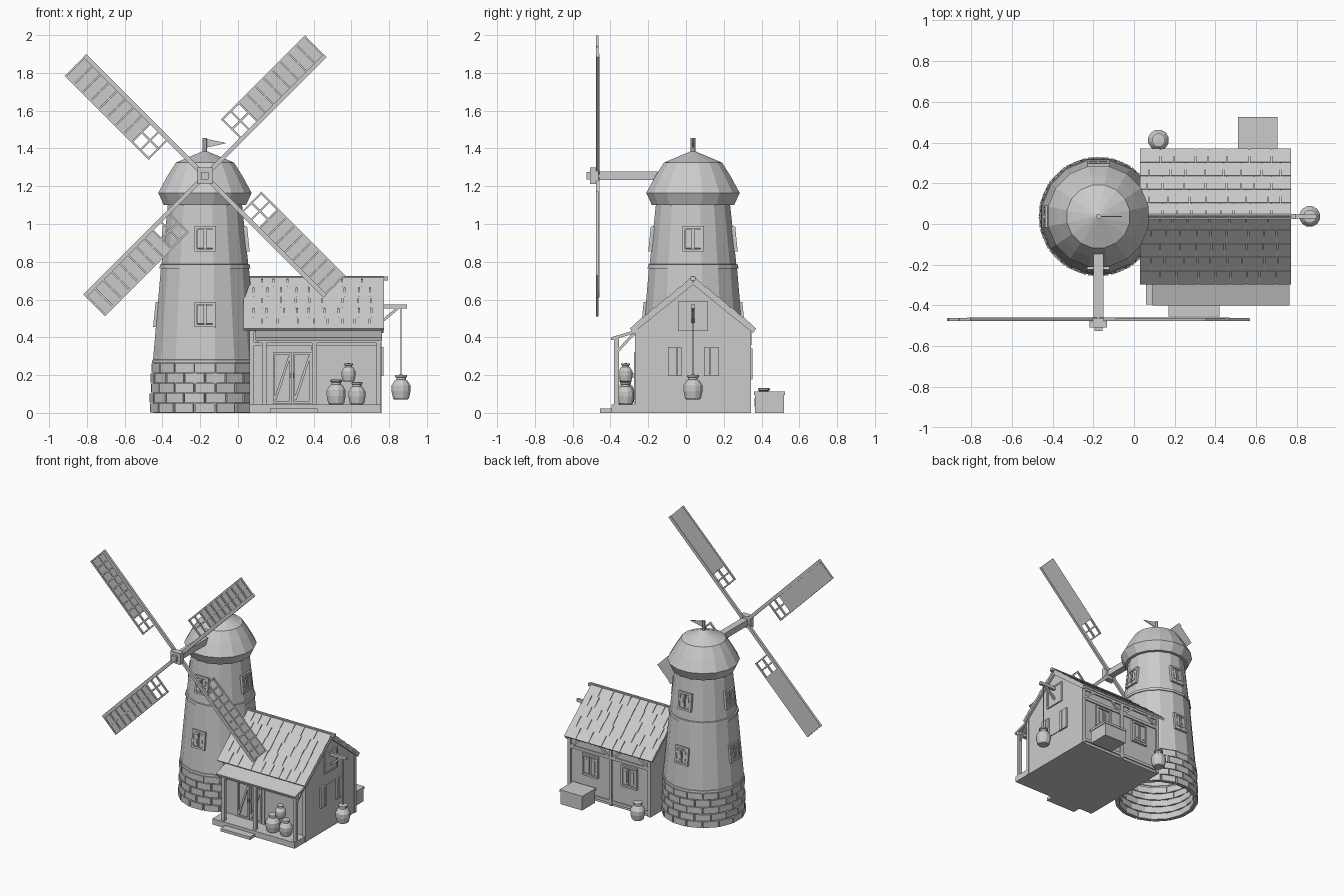
import bpy, bmesh, math, random
from mathutils import Matrix, Vector

if "Cube" in bpy.data.objects:
    bpy.data.objects.remove(bpy.data.objects["Cube"])

random.seed(4)
grey = bpy.data.materials.new("light_grey")
grey.diffuse_color = (0.6, 0.6, 0.6, 1)
grey.use_nodes = True
grey.node_tree.nodes["Principled BSDF"].inputs["Base Color"].default_value = grey.diffuse_color
I = Matrix.Identity(4)
CX, CY = -0.175, 0.037          # tower axis
SIDES = 16


def finish(bm, name):
    bmesh.ops.recalc_face_normals(bm, faces=bm.faces)
    me = bpy.data.meshes.new(name)
    bm.to_mesh(me)
    bm.free()
    me.materials.append(grey)
    ob = bpy.data.objects.new(name, me)
    bpy.context.collection.objects.link(ob)
    return ob


def box(bm, x0, x1, y0, y1, z0, z1, m=I):
    t = Matrix.Translation(((x0 + x1) / 2, (y0 + y1) / 2, (z0 + z1) / 2))
    s = Matrix.Diagonal((x1 - x0, y1 - y0, z1 - z0, 1))
    bmesh.ops.create_cube(bm, size=1, matrix=m @ t @ s)


def beam(bm, p, q, w):
    p, q = Vector(p), Vector(q)
    d = q - p
    rot = d.to_track_quat('Z', 'Y').to_matrix().to_4x4()
    bmesh.ops.create_cube(bm, size=1, matrix=Matrix.Translation((p + q) / 2) @ rot
                          @ Matrix.Diagonal((w, w, d.length, 1)))


def lathe(bm, profile, x, y, z=0, n=SIDES, cap=True):
    rings = []
    for r, h in profile:
        if r == 0:
            rings.append([bm.verts.new((x, y, z + h))])
        else:
            a = [(i + 0.5) * 2 * math.pi / n for i in range(n)]
            rings.append([bm.verts.new((x + r * math.cos(t), y + r * math.sin(t), z + h)) for t in a])
    for A, B in zip(rings, rings[1:]):
        for i in range(n):
            j = (i + 1) % n
            f = [A[i % len(A)], A[j % len(A)], B[j % len(B)], B[i % len(B)]]
            bm.faces.new(list(dict.fromkeys(f)))
    if cap:
        for ring in (rings[0], rings[-1]):
            if len(ring) > 2:
                bm.faces.new(ring)


def part(name, *boxes):
    bm = bmesh.new()
    for b in boxes:
        box(bm, *b)
    return finish(bm, name)


# Tower wall, open underneath, with thin rings
bm = bmesh.new()
lathe(bm, [(0.28, 0), (0.277, 0.265), (0.286, 0.265), (0.284, 0.28), (0.28, 0.282), (0.238, 0.765),
           (0.245, 0.765), (0.243, 0.785), (0.234, 0.787), (0.2, 1.105)], CX, CY, cap=False)
finish(bm, "tower_wall")

# Staggered stone courses round the foot
bm = bmesh.new()
for row in range(5):
    for k in range(SIDES):
        a = (k + 0.5 * (row % 2)) * 2 * math.pi / SIDES
        m = Matrix.Translation((CX, CY, row * 0.053)) @ Matrix.Rotation(a, 4, 'Z')
        r, w = 0.290 - row * 0.002, 0.053 + random.uniform(-0.003, 0.002)
        box(bm, 0.26, r, -w, w, 0.002, 0.049, m)
finish(bm, "foundation_stones")

# Cap, finial and flag
bm = bmesh.new()
lathe(bm, [(0.2, 1.1), (0.222, 1.1), (0.252, 1.165), (0.205, 1.25), (0.157, 1.325), (0, 1.39)], CX, CY)
finish(bm, "tower_cap")
bm = bmesh.new()
lathe(bm, [(0.013, 1.37), (0.013, 1.455)], CX, CY, n=8)
finish(bm, "finial")
bm = bmesh.new()
tri = [(CX + 0.01, 1.45), (CX + 0.115, 1.428), (CX + 0.01, 1.405)]
rows = [[bm.verts.new((x, CY + s, z)) for x, z in tri] for s in (-0.003, 0.003)]
for r in rows:
    bm.faces.new(r)
for i in range(3):
    j = (i + 1) % 3
    bm.faces.new((rows[0][i], rows[0][j], rows[1][j], rows[1][i]))
finish(bm, "flag")


# Framed double windows; local -y points out of the wall
def window(bm, m, w, h, d=0.016):
    for s in (-1, 1):
        box(bm, s * w - 0.007, s * w + 0.007, -d, 0.01, -h, h, m)
        box(bm, -w - 0.007, w + 0.007, -d, 0.01, s * h - 0.007, s * h + 0.007, m)
        c = s * w * 0.48
        box(bm, c - w * 0.36, c + w * 0.36, -d * 0.75, 0.01, -h * 0.82, h * 0.82, m)
        box(bm, c - w * 0.2, c + w * 0.2, -d * 0.95, 0.01, -h * 0.6, h * 0.6, m)


bm = bmesh.new()
for k in range(4):
    for z in (0.92, 0.52):
        if k == 1 and z < 0.6:
            continue
        r = (0.28 - (z - 0.28) * 0.0965) * math.cos(math.pi / SIDES)
        m = (Matrix.Translation((CX, CY, z)) @ Matrix.Rotation(k * math.pi / 2, 4, 'Z')
             @ Matrix.Translation((0, -r, 0)) @ Matrix.Rotation(-0.1, 4, 'X'))
        window(bm, m, 0.048, 0.06)
finish(bm, "tower_windows")

# Axle, hub and four sails
HZ, SY = 1.255, -0.468
part("axle", (CX - 0.025, CX + 0.025, -0.48, CY, HZ - 0.023, HZ + 0.023))
part("hub", (CX - 0.043, CX + 0.043, -0.508, -0.462, HZ - 0.043, HZ + 0.043),
     (CX - 0.02, CX + 0.02, -0.526, -0.5, HZ - 0.02, HZ + 0.02))
lattice, cloth = bmesh.new(), bmesh.new()
for k in range(4):
    m = Matrix.Translation((CX, SY, HZ)) @ Matrix.Rotation(-math.pi / 4 - k * math.pi / 2, 4, 'Y')
    box(lattice, 0.02, 0.9, -0.009, 0.009, -0.012, 0.012, m)
    for v in (0.073, 0.146):
        box(lattice, 0.27, 0.9, -0.008, 0.004, v - 0.006, v + 0.006, m)
    for i in range(11):
        u = 0.276 + i * 0.0618
        box(lattice, u - 0.005, u + 0.005, -0.009, 0.004, 0, 0.152, m)
    box(cloth, 0.4, 0.897, -0.001, 0.006, 0.004, 0.15, m)
finish(lattice, "sail_lattice")
finish(cloth, "sail_boards")

# House body: gabled prism
X0, X1, Y0, Y1 = 0.06, 0.757, -0.26, 0.335
bm = bmesh.new()
prof = [(Y0, 0), (Y1, 0), (Y1, 0.465), (CY, 0.705), (Y0, 0.465)]
ends = [[bm.verts.new((x, y, z)) for y, z in prof] for x in (X0, X1)]
for e in ends:
    bm.faces.new(e)
for i in range(5):
    j = (i + 1) % 5
    bm.faces.new((ends[0][i], ends[0][j], ends[1][j], ends[1][i]))
finish(bm, "house_walls")

# Roof boards with staggered shingles on both slopes
board, tiles = bmesh.new(), bmesh.new()
slope = math.atan2(0.272, 0.332)
L = math.hypot(0.272, 0.332)
for side in (0, 1):
    m = (Matrix.Translation((0, CY, 0.722)) @ Matrix.Rotation(side * math.pi, 4, 'Z')
         @ Matrix.Rotation(slope, 4, 'X'))
    rx0, rx1 = (0.03, 0.772) if side == 0 else (-0.772, -0.03)
    box(board, rx0, rx1, -L, 0, -0.018, -0.004, m)
    for row in range(5):
        y = -row * L / 5
        tm = m @ Matrix.Translation((0, y, 0)) @ Matrix.Rotation(0.06, 4, 'X')
        x = rx0
        step = 0.055 if row % 2 else 0.1
        while x < rx1 - 0.01:
            e = min(x + step, rx1)
            if rx1 - e < 0.03:
                e = rx1
            box(tiles, x, e - (0.005 if e < rx1 else 0), -L / 5 - 0.004, 0, -0.008, 0.004, tm)
            x, step = e, random.uniform(0.06, 0.11)
finish(board, "roof_boards")
finish(tiles, "roof_shingles")
part("ridge_beam", (0.04, 0.795, CY - 0.012, CY + 0.012, 0.7, 0.722))

# Timber frame on front, back and gable
bm = bmesh.new()
for y in (Y0, Y1):
    for x in (X0 + 0.012, 0.4, X1 - 0.008):
        box(bm, x - 0.012, x + 0.012, y - 0.01, y + 0.01, 0, 0.46)
    for z in (0.03, 0.365, 0.44):
        box(bm, X0, X1, y - 0.009, y + 0.009, z - 0.011, z + 0.011)
for s, x in ((1, X0 + 0.02), (-1, 0.39), (1, 0.41), (-1, X1 - 0.015)):
    beam(bm, (x, Y1 + 0.003, 0.365), (x + s * 0.09, Y1 + 0.003, 0.44), 0.016)
for s, ye in ((-1, -0.285), (1, 0.36)):
    beam(bm, (X1 + 0.004, CY, 0.69), (X1 + 0.004, ye, 0.43), 0.018)
finish(bm, "timber_frame")

# Back windows, gable shutters and loft hatch
bm = bmesh.new()
for x in (0.24, 0.57):
    m = Matrix.Translation((x, Y1, 0.26)) @ Matrix.Rotation(math.pi, 4, 'Z')
    window(bm, m, 0.06, 0.075)
finish(bm, "back_windows")
bm = bmesh.new()
for c, w in ((-0.073, 0.022), (-0.035, 0.012), (0.11, 0.015), (0.152, 0.022)):
    box(bm, X1 - 0.01, X1 + 0.013, c - w, c + w, 0.195, 0.35)
box(bm, X1 - 0.01, X1 + 0.005, -0.02, 0.092, 0.2, 0.345)
finish(bm, "gable_shutters")
bm = bmesh.new()
box(bm, X1 - 0.01, X1 + 0.005, -0.042, 0.116, 0.435, 0.59)
for y in (-0.037, 0.111):
    box(bm, X1, X1 + 0.01, y - 0.006, y + 0.006, 0.435, 0.59)
for z in (0.44, 0.585):
    box(bm, X1, X1 + 0.01, -0.042, 0.116, z - 0.006, z + 0.006)
finish(bm, "loft_hatch")

# Porch: floor, step, posts, braces and lean-to roof
part("porch_floor", (X0, X1, -0.395, Y0, 0, 0.045))
part("porch_step", (0.17, 0.42, -0.455, -0.39, 0, 0.022))
bm = bmesh.new()
for x in (0.14, 0.405, 0.745):
    box(bm, x - 0.012, x + 0.012, -0.38, -0.356, 0.04, 0.395)
    beam(bm, (x, -0.368, 0.32), (x, -0.275, 0.42), 0.014)
box(bm, 0.1, 0.76, -0.382, -0.354, 0.37, 0.395)
finish(bm, "porch_frame")
bm = bmesh.new()
box(bm, 0.092, 0.763, -0.155, 0, -0.012, 0.004,
    Matrix.Translation((0, -0.25, 0.44)) @ Matrix.Rotation(0.29, 4, 'X'))
finish(bm, "porch_roof")

# Double door with diagonal braces and handles
bm = bmesh.new()
box(bm, 0.175, 0.4, Y0 - 0.006, Y0, 0.045, 0.33)
for x0 in (0.185, 0.291):
    x1 = x0 + 0.1
    for x in (x0, x1 - 0.012):
        box(bm, x, x + 0.012, Y0 - 0.015, Y0, 0.05, 0.32)
    for z in (0.05, 0.308):
        box(bm, x0, x1, Y0 - 0.015, Y0, z, z + 0.012)
    beam(bm, (x0 + 0.012, Y0 - 0.008, 0.07), (x1 - 0.012, Y0 - 0.008, 0.3), 0.013)
for x in (0.277, 0.299):
    box(bm, x - 0.004, x + 0.004, Y0 - 0.024, Y0, 0.185, 0.21)
finish(bm, "double_door")

# Jars on the porch, behind the house and on the hoist
JAR = [(0.036, 0), (0.044, 0.008), (0.052, 0.045), (0.052, 0.075), (0.036, 0.1), (0.026, 0.106),
       (0.026, 0.117), (0.033, 0.12), (0.033, 0.13), (0, 0.133)]
for name, x, y, z, s in (("porch_jar_left", 0.52, -0.32, 0.045, 1), ("porch_jar_right", 0.63, -0.32, 0.045, 0.9),
                         ("porch_jar_top", 0.585, -0.32, 0.165, 0.74), ("back_jar", 0.12, 0.412, 0, 1),
                         ("hanging_jar", 0.863, CY, 0.07, 1)):
    bm = bmesh.new()
    lathe(bm, [(r * s, h * s) for r, h in JAR], x, y, z, n=12)
    finish(bm, name)

# Hoist arm with strut and rope
bm = bmesh.new()
box(bm, X1, 0.895, CY - 0.01, CY + 0.01, 0.552, 0.574)
beam(bm, (X1, CY, 0.48), (0.85, CY, 0.558), 0.014)
finish(bm, "hoist_arm")
part("hoist_rope", (0.86, 0.866, CY - 0.003, CY + 0.003, 0.195, 0.56))

# Storage chest behind the house
part("chest", (0.515, 0.7, 0.365, 0.52, 0, 0.095), (0.51, 0.705, 0.36, 0.525, 0.095, 0.112))
